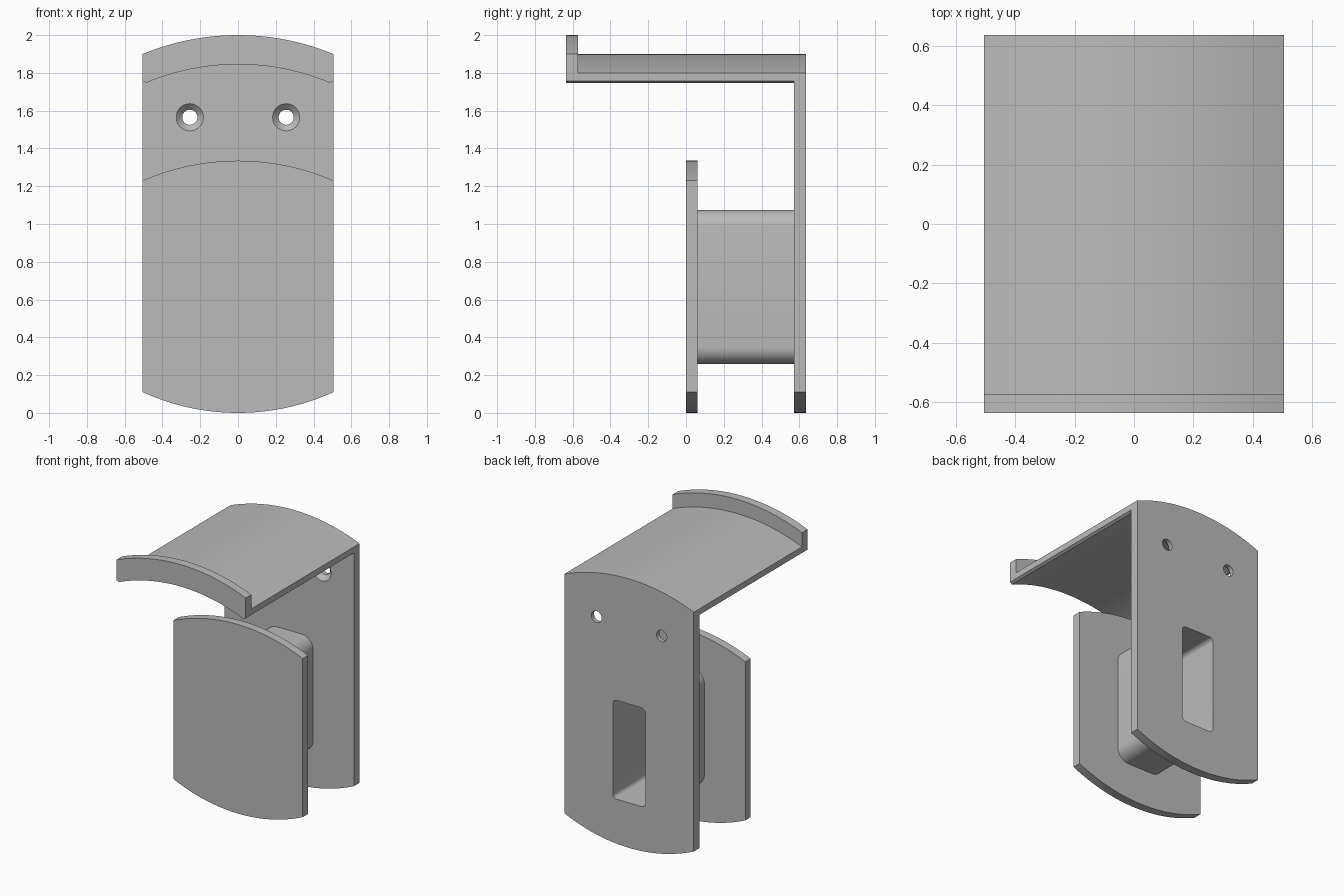
import bpy, bmesh, math
from mathutils import Vector

cube = bpy.data.objects.get("Cube")
if cube:
    bpy.data.objects.remove(cube, do_unlink=True)

HALF = 0.505                      # half width of every plate
FRONT, INNER, BACK = -0.635, 0.573, 0.635

grey = bpy.data.materials.new("plain grey")
grey.use_nodes = True
grey.diffuse_color = (0.5, 0.5, 0.5, 1)
grey.node_tree.nodes["Principled BSDF"].inputs["Base Color"].default_value = (0.5, 0.5, 0.5, 1)


def arc(half, edge_z, mid_z, steps=32):
    """Circular arc from -half to +half, passing mid_z in the centre."""
    rise = mid_z - edge_z
    radius = (half * half + rise * rise) / (2 * abs(rise))
    sign = math.copysign(1, rise)
    span = math.asin(half / radius)
    angles = [span * (2 * i / steps - 1) for i in range(steps + 1)]
    return [(radius * math.sin(a), mid_z + sign * radius * (math.cos(a) - 1)) for a in angles]


def rounded_rect(half_x, half_z, mid_z, r, steps=10):
    points = []
    for k, (sx, sz) in enumerate([(1, 1), (-1, 1), (-1, -1), (1, -1)]):
        for i in range(steps + 1):
            a = math.pi / 2 * (k + i / steps)
            points.append((sx * (half_x - r) + r * math.cos(a),
                           mid_z + sz * (half_z - r) + r * math.sin(a)))
    return points


def finish(name, bm):
    bmesh.ops.recalc_face_normals(bm, faces=bm.faces)
    mesh = bpy.data.meshes.new(name)
    bm.to_mesh(mesh)
    bm.free()
    mesh.materials.append(grey)
    obj = bpy.data.objects.new(name, mesh)
    bpy.context.collection.objects.link(obj)
    return obj


def prism(name, outline, y0, y1):
    """Extrude an x-z outline from y0 to y1."""
    bm = bmesh.new()
    face = bm.faces.new([bm.verts.new((x, y0, z)) for x, z in outline])
    new = bmesh.ops.extrude_face_region(bm, geom=[face])["geom"]
    verts = [v for v in new if isinstance(v, bmesh.types.BMVert)]
    bmesh.ops.translate(bm, verts=verts, vec=Vector((0, y1 - y0, 0)))
    return finish(name, bm)


def screw_cutter(x, z, sides=32):
    """Countersunk hole: rings along y joined into a closed solid."""
    bm = bmesh.new()
    rings = []
    for y, r in [(INNER - 0.01, 0.082), (INNER + 0.032, 0.04), (BACK + 0.02, 0.04)]:
        turns = [2 * math.pi * i / sides for i in range(sides)]
        rings.append([bm.verts.new((x + r * math.cos(t), y, z + r * math.sin(t))) for t in turns])
    for a, b in zip(rings, rings[1:]):
        for i in range(sides):
            j = (i + 1) % sides
            bm.faces.new((a[i], a[j], b[j], b[i]))
    bm.faces.new(rings[0])
    bm.faces.new(rings[-1])
    return finish("screw_cutter", bm)


def cut(obj, cutter):
    mod = obj.modifiers.new("cut", "BOOLEAN")
    mod.operation = "DIFFERENCE"
    mod.solver = "EXACT"
    mod.object = cutter
    bpy.context.view_layer.objects.active = obj
    bpy.ops.object.modifier_apply(modifier=mod.name)


bottom = arc(HALF, 0.11, 0.0)
underside = [(-HALF, 1.757)] + arc(0.487, 1.747, 1.845) + [(HALF, 1.757)]

# Plates, curved shelf and its raised front lip
back_plate = prism("back_plate", bottom + arc(HALF, 1.8, 1.9)[::-1], INNER, BACK)
front_plate = prism("front_plate", bottom + arc(HALF, 1.23, 1.335)[::-1], 0, 0.06)
shelf = prism("shelf", underside + arc(HALF, 1.8, 1.9)[::-1], FRONT + 0.062, INNER)
lip = prism("front_lip", underside + arc(HALF, 1.9, 2.0)[::-1], FRONT, FRONT + 0.062)

# Hollow spacer between the plates, open at the back
spacer = prism("spacer", rounded_rect(0.186, 0.408, 0.667, 0.09), 0.06, INNER)
pocket = prism("pocket_cutter", rounded_rect(0.127, 0.349, 0.667, 0.031), 0.03, BACK + 0.05)
cut(spacer, pocket)
cut(back_plate, pocket)

# Countersunk screw holes
cutters = [screw_cutter(side * 0.255, 1.565) for side in (-1, 1)]
for cutter in cutters:
    cut(back_plate, cutter)
for cutter in cutters + [pocket]:
    bpy.data.objects.remove(cutter, do_unlink=True)

# Smooth the curved faces, keep the edges sharp
bpy.ops.object.select_all(action="DESELECT")
for obj in (back_plate, front_plate, shelf, lip, spacer):
    obj.select_set(True)
    bpy.context.view_layer.objects.active = obj
bpy.ops.object.shade_smooth_by_angle(angle=math.radians(25))
